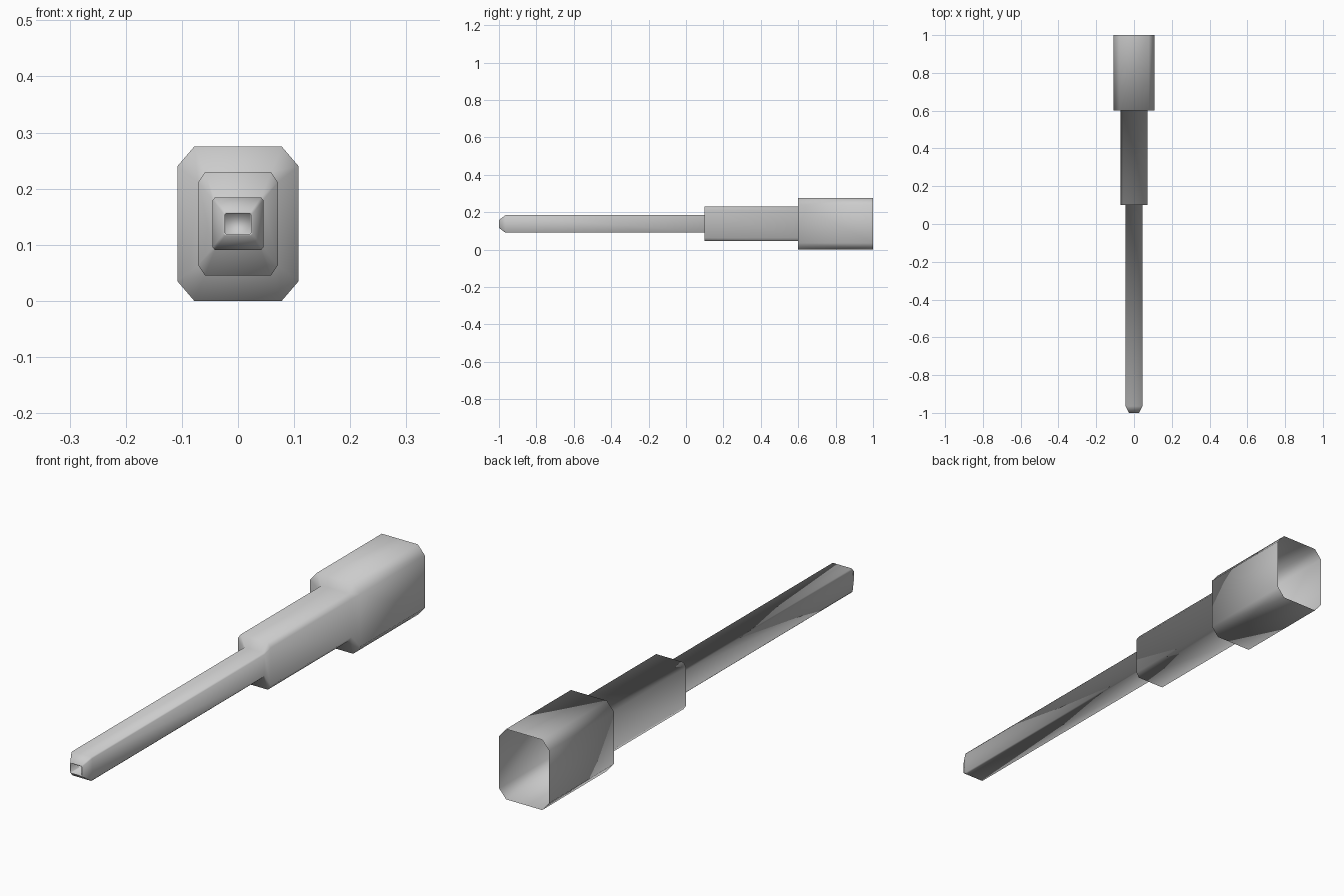
import bpy, bmesh

if "Cube" in bpy.data.objects:
    bpy.data.objects.remove(bpy.data.objects["Cube"])

CZ = 0.1375  # height of the long axis


def ring(bm, y, hw, hh, cx, cz):
    """Chamfered rectangle in the XZ plane."""
    pts = [(hw, hh - cz), (hw - cx, hh), (-hw + cx, hh), (-hw, hh - cz),
           (-hw, -hh + cz), (-hw + cx, -hh), (hw - cx, -hh), (hw, -hh + cz)]
    return [bm.verts.new((x, y, CZ + z)) for x, z in pts]


# y, half width, half height, chamfer x, chamfer z: open back to muzzle recess
sections = [
    (1.0, 0.108, 0.1375, 0.030, 0.035),     # open rear sleeve
    (0.6, 0.108, 0.1375, 0.030, 0.035),
    (0.6, 0.071, 0.092, 0.012, 0.018),      # middle sleeve
    (0.1, 0.071, 0.092, 0.012, 0.018),
    (0.1, 0.045, 0.047, 0.004, 0.005),      # slim barrel
    (-0.965, 0.045, 0.047, 0.004, 0.005),
    (-1.0, 0.026, 0.021, 0.003, 0.003),     # tapered muzzle
    (-1.0, 0.023, 0.018, 0.002, 0.002),     # bore
    (-0.95, 0.023, 0.018, 0.002, 0.002),
]

bm = bmesh.new()
rings = [ring(bm, *s) for s in sections]
for a, b in zip(rings, rings[1:]):
    for i in range(8):
        j = (i + 1) % 8
        bm.faces.new((a[i], a[j], b[j], b[i]))
bm.faces.new(rings[-1])  # bore floor
bmesh.ops.recalc_face_normals(bm, faces=bm.faces)
# make the outer skin face outward
bm.faces.ensure_lookup_table()
f = bm.faces[0]
c = f.calc_center_median()
if f.normal.x * c.x + f.normal.z * (c.z - CZ) < 0:
    bmesh.ops.reverse_faces(bm, faces=bm.faces)

mesh = bpy.data.meshes.new("telescoping_barrel")
bm.to_mesh(mesh)
bm.free()
for p in mesh.polygons:
    p.use_smooth = True
obj = bpy.data.objects.new("telescoping_barrel", mesh)
bpy.context.collection.objects.link(obj)
